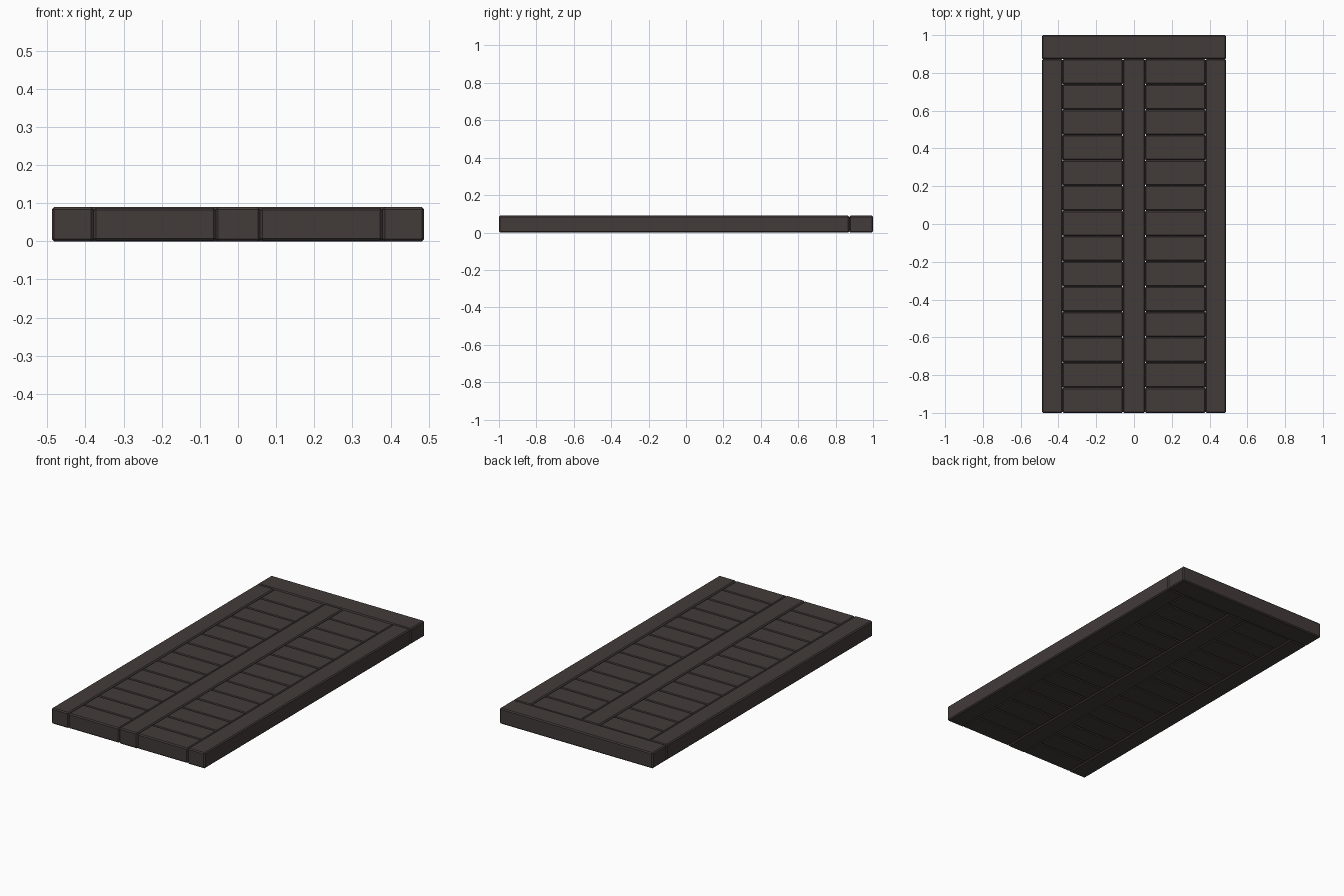
import bpy

if "Cube" in bpy.data.objects:
    bpy.data.objects.remove(bpy.data.objects["Cube"])

wood = bpy.data.materials.new("dark brown wood")
wood.diffuse_color = (0.055, 0.043, 0.042, 1)
wood.use_nodes = True
wood.node_tree.nodes["Principled BSDF"].inputs["Base Color"].default_value = wood.diffuse_color


def board(name, x0, x1, y0, y1, z0=0.0, z1=0.09, bevel=0.006):
    """One chamfered plank given by its extents."""
    bpy.ops.mesh.primitive_cube_add(
        size=1, location=((x0 + x1) / 2, (y0 + y1) / 2, (z0 + z1) / 2))
    ob = bpy.context.object
    ob.name = name
    ob.scale = (x1 - x0, y1 - y0, z1 - z0)
    bpy.ops.object.transform_apply(location=False, rotation=False, scale=True)
    mod = ob.modifiers.new("chamfer", 'BEVEL')
    mod.width = bevel
    mod.segments = 1
    ob.data.materials.append(wood)


RAIL_Y, EDGE, OUTER, INNER = 0.873, 0.488, 0.379, 0.058
COUNT = 14
pitch = (RAIL_Y + 1) / COUNT

# Frame: top rail, side stiles and centre stile
board("top_rail", -EDGE, EDGE, RAIL_Y, 1)
board("left_stile", -EDGE, -OUTER, -1, RAIL_Y)
board("right_stile", OUTER, EDGE, -1, RAIL_Y)
board("centre_stile", -INNER, INNER, -1, RAIL_Y)

# Two columns of slightly recessed slats
for side, x0, x1 in (("left", -OUTER, -INNER), ("right", INNER, OUTER)):
    for i in range(COUNT):
        y = -1 + i * pitch
        board(f"{side}_slat_{i + 1}", x0, x1, y, y + pitch, 0.002, 0.088)
